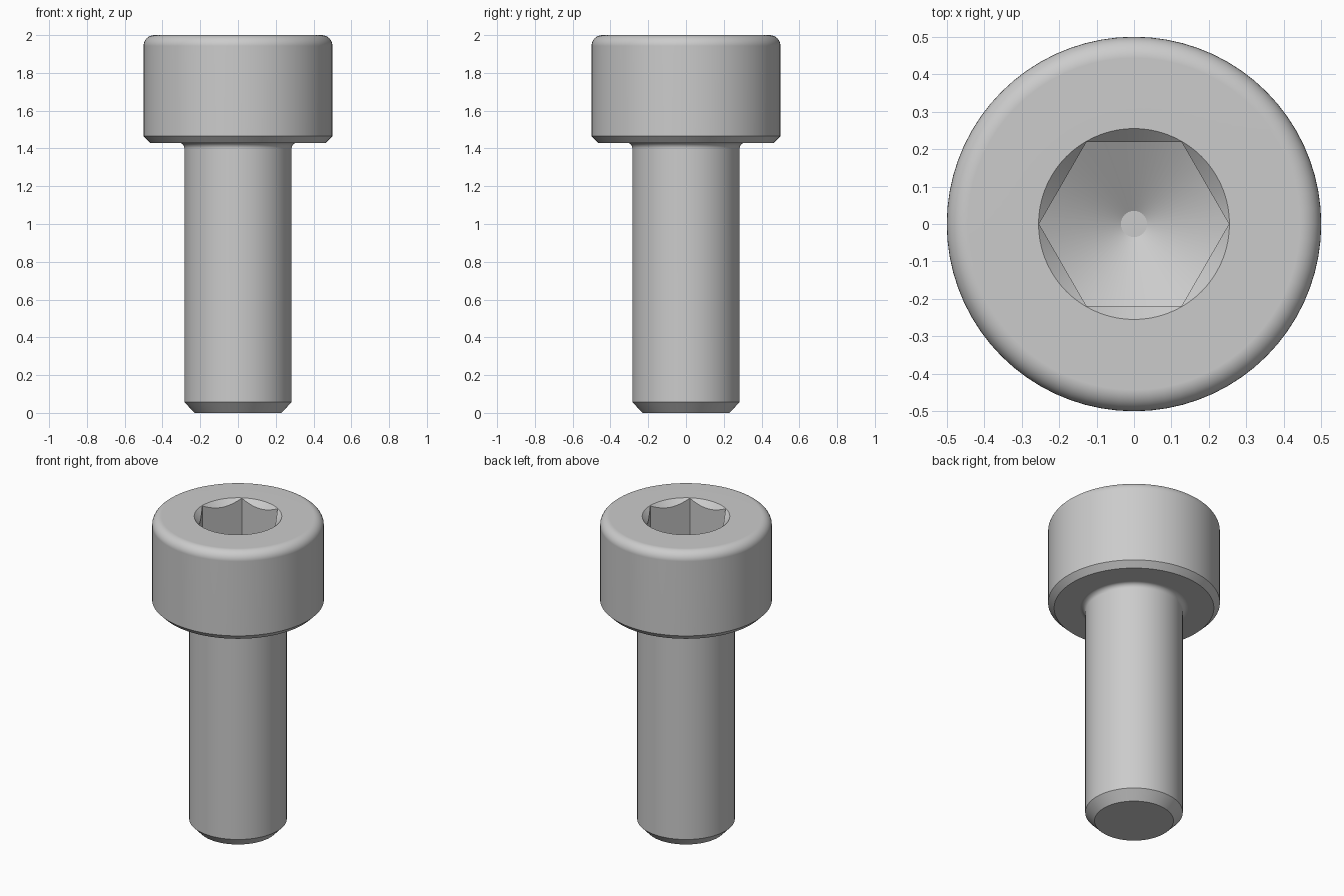
import bpy, bmesh
from math import sin, cos, pi, radians, tan

SEGMENTS = 72
HEX_CORNER = 0.2535
RIM = 0.255

cube = bpy.data.objects.get("Cube")
if cube:
    bpy.data.objects.remove(cube)

steel = bpy.data.materials.new("grey steel")
steel.use_nodes = True
steel.diffuse_color = (0.6, 0.6, 0.6, 1)
steel.node_tree.nodes["Principled BSDF"].inputs["Base Color"].default_value = (0.6, 0.6, 0.6, 1)


def hex_radius(angle):
    """Distance from the axis to the hexagon wall in a given direction."""
    return HEX_CORNER * cos(pi / 6) / cos(angle % (pi / 3) - pi / 6)


def constant(r, z):
    return lambda angle: (r, z)


def arc(cx, cz, radius, start, end, steps=8):
    """Rings along a rounded edge, angles in degrees."""
    angles = [radians(start + (end - start) * i / steps) for i in range(steps + 1)]
    return [constant(cx + radius * cos(a), cz + radius * sin(a)) for a in angles]


def lathe(name, rings, cap_end):
    """Join rings, each a rule from angle to (radius, height), into a skin."""
    bm = bmesh.new()
    loops = []
    for ring in rings:
        loop = []
        for i in range(SEGMENTS):
            a = 2 * pi * i / SEGMENTS
            r, z = ring(a)
            loop.append(bm.verts.new((r * cos(a), r * sin(a), z)))
        loops.append(loop)
    for low, high in zip(loops, loops[1:]):
        for i in range(SEGMENTS):
            j = (i + 1) % SEGMENTS
            bm.faces.new((low[i], low[j], high[j], high[i]))
    bm.faces.new(loops[-1] if cap_end else loops[0][::-1])
    mesh = bpy.data.meshes.new(name)
    bm.to_mesh(mesh)
    bm.free()
    mesh.materials.append(steel)
    obj = bpy.data.objects.new(name, mesh)
    bpy.context.collection.objects.link(obj)
    bpy.ops.object.select_all(action='DESELECT')
    obj.select_set(True)
    bpy.context.view_layer.objects.active = obj
    bpy.ops.object.shade_smooth_by_angle(angle=radians(30))
    weighted = obj.modifiers.new("even_shading", 'WEIGHTED_NORMAL')
    weighted.keep_sharp = True
    return obj


# Shank: chamfered tip, plain cylinder, fillet flaring out under the head
UNDERSIDE = 1.43
SHANK = 0.284
FILLET = 0.03
shank_rings = [constant(0.23, 0), constant(SHANK, 0.057)]
shank_rings += arc(SHANK + FILLET, UNDERSIDE - FILLET, FILLET, 180, 90)
lathe("shank", shank_rings, cap_end=False)

# Head: chamfered underside, rounded top edge, countersunk hexagon socket
ROUND = 0.057
FLOOR = 1.59
head_rings = [constant(SHANK + FILLET, UNDERSIDE), constant(0.465, UNDERSIDE),
              constant(0.5, 1.465)]
head_rings += arc(0.5 - ROUND, 2 - ROUND, ROUND, 0, 90)
head_rings += [
    constant(RIM, 2),
    lambda a: (hex_radius(a), 2 - (RIM - hex_radius(a))),
    lambda a: (hex_radius(a), FLOOR + (hex_radius(a) - 0.035) * tan(pi / 6)),
    constant(0.035, FLOOR),
]
lathe("socket_head", head_rings, cap_end=True)
